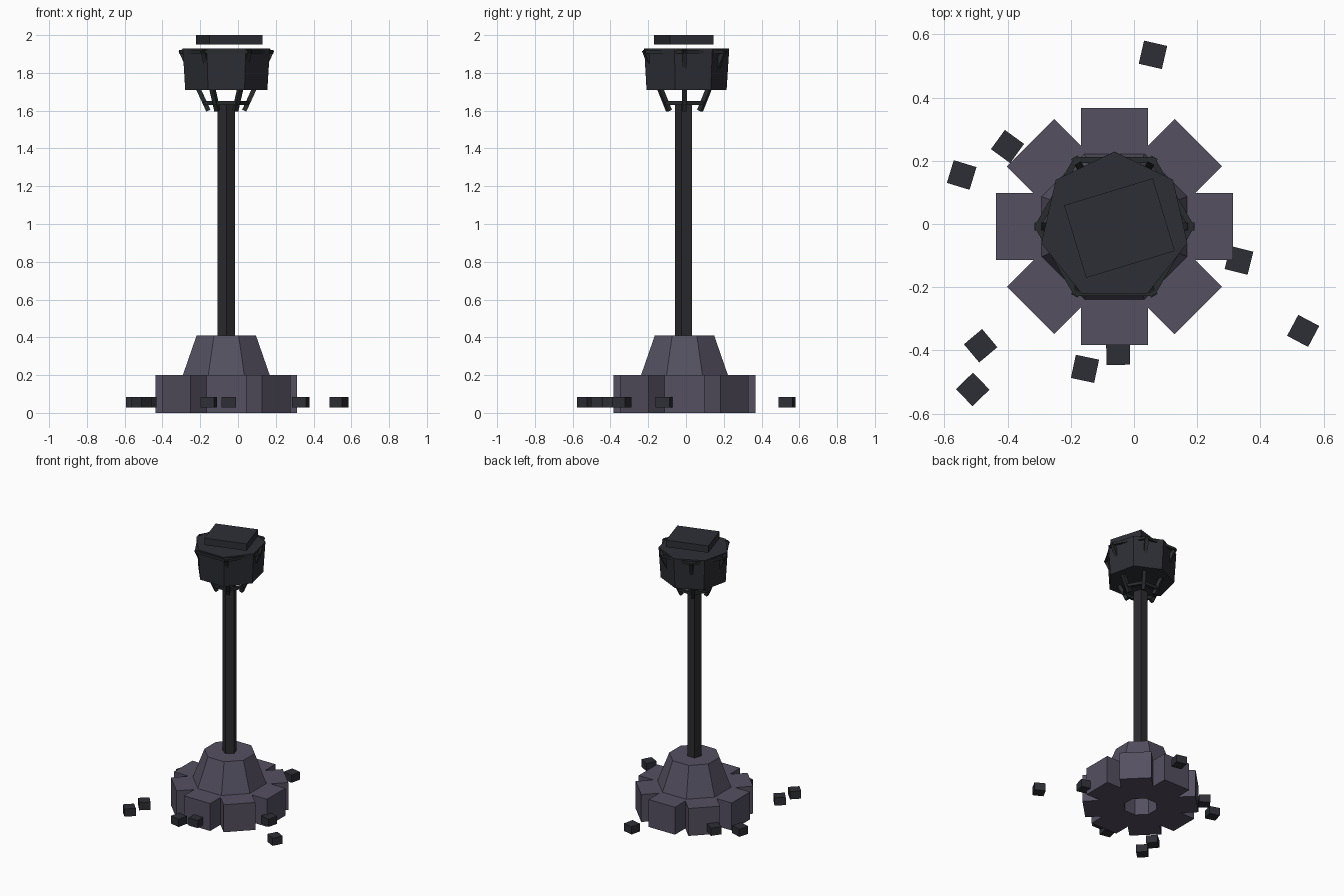
import bpy, bmesh, math
from mathutils import Vector, Matrix

if "Cube" in bpy.data.objects:
    bpy.data.objects.remove(bpy.data.objects["Cube"])

CX, CY = -0.062, -0.008   # main axis of the lamp


def mat(name, col):
    m = bpy.data.materials.new(name)
    m.diffuse_color = (*col, 1)
    m.use_nodes = True
    m.node_tree.nodes["Principled BSDF"].inputs["Base Color"].default_value = m.diffuse_color
    return m


STONE = mat("grey_stone", (0.089, 0.080, 0.119))
DARK = mat("dark_metal", (0.027, 0.028, 0.036))
POLE = mat("pole_metal", (0.025, 0.023, 0.028))
FRAME = mat("frame_metal", (0.022, 0.025, 0.026))


def finish(bm, name, material):
    bmesh.ops.recalc_face_normals(bm, faces=bm.faces[:])
    me = bpy.data.meshes.new(name)
    bm.to_mesh(me)
    bm.free()
    me.materials.append(material)
    ob = bpy.data.objects.new(name, me)
    bpy.context.collection.objects.link(ob)
    return ob


def frustum(name, n, start, r0, z0, r1, z1, material):
    """Closed n-sided tapered prism; start is the first corner angle."""
    bm = bmesh.new()
    rings = []
    for r, z in ((r0, z0), (r1, z1)):
        rings.append([bm.verts.new((CX + r * math.cos(start + math.tau * i / n),
                                    CY + r * math.sin(start + math.tau * i / n), z))
                      for i in range(n)])
    a, b = rings
    bm.faces.new(a[::-1])
    bm.faces.new(b)
    for i in range(n):
        j = (i + 1) % n
        bm.faces.new((a[i], a[j], b[j], b[i]))
    return finish(bm, name, material)


def box(bm, centre, size, angle=0.0):
    m = (Matrix.Translation(centre) @ Matrix.Rotation(angle, 4, 'Z')
         @ Matrix.Diagonal((*size, 1)))
    bmesh.ops.create_cube(bm, size=1, matrix=m)


def beam(bm, p, q, t):
    """Square bar of thickness t from p to q."""
    p, q = Vector(p), Vector(q)
    d = q - p
    m = (Matrix.Translation((p + q) / 2) @ d.to_track_quat('Z', 'Y').to_matrix().to_4x4()
         @ Matrix.Diagonal((t, t, d.length, 1)))
    bmesh.ops.create_cube(bm, size=1, matrix=m)


def polar(r, a, z):
    return (CX + r * math.cos(a), CY + r * math.sin(a), z)


# base: eight radial stone blocks around an open middle
bm = bmesh.new()
for i in range(8):
    a = i * math.tau / 8
    box(bm, polar(0.24, a, 0.1), (0.27, 0.212, 0.2), a)
finish(bm, "base_blocks", STONE)

# tapered octagonal plinth
k = 1 / math.cos(math.pi / 8)
frustum("plinth", 8, math.pi / 8, 0.23 * k, 0.2, 0.157 * k, 0.41, STONE)

# pole, with a corner facing the front
frustum("pole", 5, -math.pi / 2, 0.049, 0.4, 0.049, 1.63, POLE)

# seven-sided lantern head
frustum("lantern_head", 7, math.pi / 2, 0.223, 1.71, 0.237, 1.93, DARK)

# six-sided cage: slanted struts with a lower and an upper ring
bm = bmesh.new()
for i in range(6):
    a, b = i * math.tau / 6, (i + 1) * math.tau / 6
    beam(bm, polar(0.095, a, 1.60), polar(0.242, a, 1.92), 0.024)
    beam(bm, polar(0.115, a, 1.64), polar(0.115, b, 1.64), 0.02)
    beam(bm, polar(0.243, a, 1.912), polar(0.243, b, 1.912), 0.018)
finish(bm, "lantern_cage", FRAME)

# turned lid floating above the head
bm = bmesh.new()
box(bm, (-0.046, -0.013, 1.975), (0.293, 0.24, 0.05), math.radians(16.9))
finish(bm, "lid", DARK)

# loose stones on the ground: x, y, turn in degrees
STONES = [(0.06, 0.535, -13), (-0.40, 0.245, -36), (-0.545, 0.155, -17),
          (0.332, -0.115, -14), (0.535, -0.338, -28), (-0.485, -0.385, 40),
          (-0.51, -0.523, 44), (-0.155, -0.458, -12), (-0.05, -0.408, 1)]
bm = bmesh.new()
for x, y, d in STONES:
    box(bm, (x, y, 0.057), (0.075, 0.075, 0.056), math.radians(d))
finish(bm, "loose_stones", DARK)
